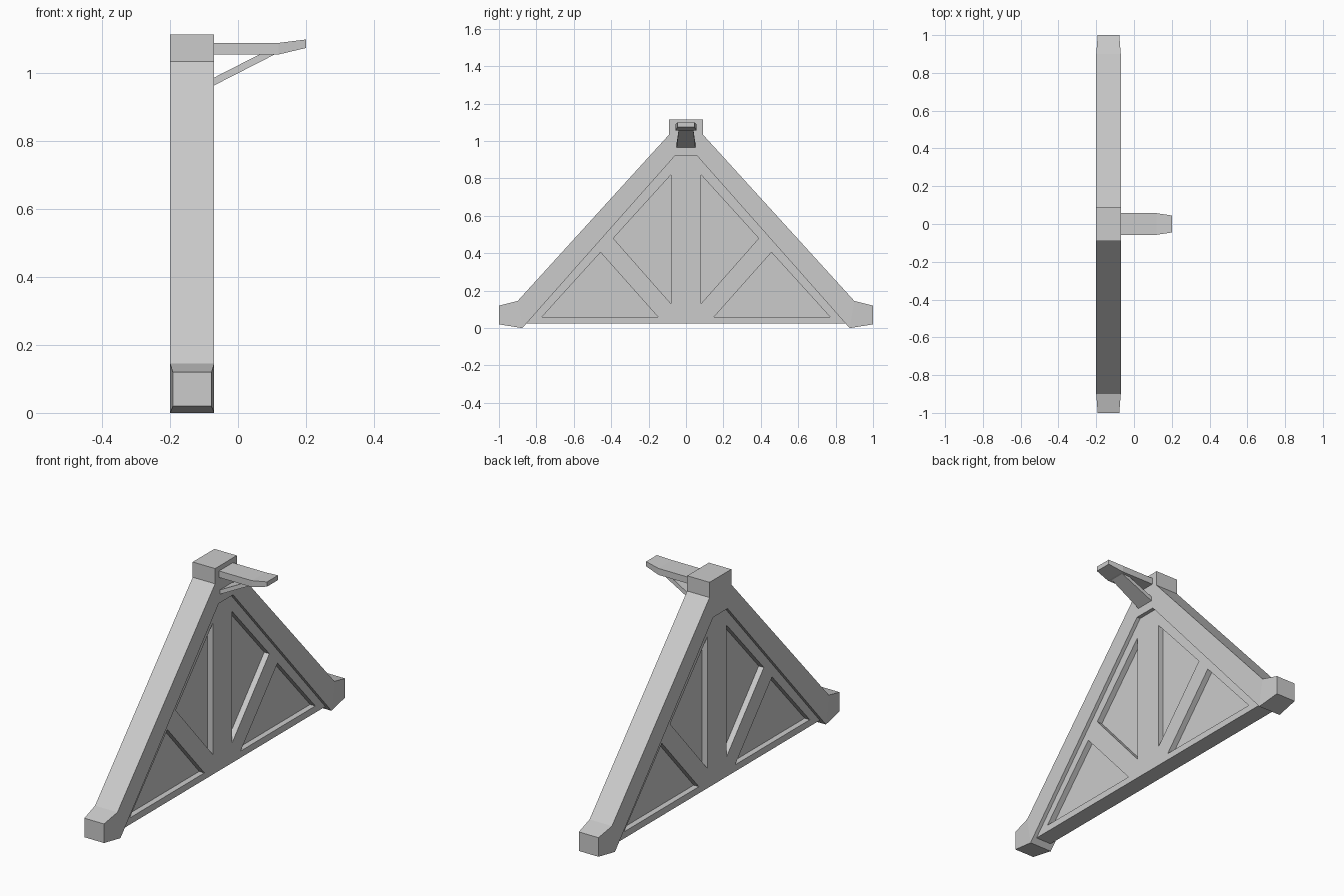
import bpy, bmesh

if "Cube" in bpy.data.objects:
    bpy.data.objects.remove(bpy.data.objects["Cube"])

grey = bpy.data.materials.new("plain grey")
grey.diffuse_color = (0.6, 0.6, 0.6, 1)
grey.use_nodes = True
grey.node_tree.nodes["Principled BSDF"].inputs["Base Color"].default_value = grey.diffuse_color
MID = -0.135          # x of the truss centre plane
HALF = 0.065          # half thickness of the rafters


def loft(name, rings):
    """Skin matching rings of points and cap both ends."""
    bm = bmesh.new()
    rows = [[bm.verts.new(p) for p in ring] for ring in rings]
    n = len(rows[0])
    for a, b in zip(rows, rows[1:]):
        for i in range(n):
            j = (i + 1) % n
            bm.faces.new((a[i], a[j], b[j], b[i]))
    bm.faces.new(rows[0][::-1])
    bm.faces.new(rows[-1])
    bmesh.ops.recalc_face_normals(bm, faces=bm.faces)
    mesh = bpy.data.meshes.new(name)
    bm.to_mesh(mesh)
    bm.free()
    mesh.materials.append(grey)
    ob = bpy.data.objects.new(name, mesh)
    bpy.context.collection.objects.link(ob)
    return ob


def slab(name, outline, half):
    """Extrude a (y, z) outline along x about the centre plane."""
    return loft(name, [[(MID + s * half, y, z) for y, z in outline] for s in (-1, 1)])


def both(outline):
    """Close a right-hand half outline with its mirror image."""
    return outline + [(-y, z) for y, z in reversed(outline)]


# Rafters with the peak block
slab("rafters", both([(0.09, 1.115), (0.09, 1.035), (0.9, 0.145),
                      (0.875, 0.0), (0.06, 0.92)]), HALF)

# Recessed frame and infill panel
FRAME = 0.045
slab("sill", both([(0.77, 0.06), (0.857, 0.025)]), FRAME)
slab("centre_post", both([(0.06, 0.92), (0.08, 0.82), (0.08, 0.06)]), FRAME)
slab("infill_panel", both([(0.06, 0.88), (0.82, 0.04)]), 0.015)

for s, side in ((-1, "front"), (1, "back")):
    def flip(pts):
        return [(s * y, z) for y, z in pts]
    slab(side + "_rafter_trim", flip([(0.77, 0.06), (0.857, 0.025),
                                      (0.06, 0.92), (0.08, 0.82)]), FRAME)
    slab(side + "_brace", flip([(0.08, 0.06), (0.15, 0.06), (0.457, 0.405),
                                (0.389, 0.48), (0.08, 0.13)]), FRAME)
    # Tapered eave end
    loft(side + "_eave_end", [
        [(MID + k * HALF, s * y, z) for k, y, z in
         ((-1, 0.875, 0.0), (1, 0.875, 0.0), (1, 0.9, 0.145), (-1, 0.9, 0.145))],
        [(MID + k * 0.057, s * 1.0, z) for k, z in
         ((-1, 0.02), (1, 0.02), (1, 0.12), (-1, 0.12))]])


def section(low, high, hw):
    """Rectangular section across y between two (x, z) points."""
    return [(low[0], -hw, low[1]), (low[0], hw, low[1]),
            (high[0], hw, high[1]), (high[0], -hw, high[1])]


# Peak bracket with upturned tip, and its strut
loft("bracket_arm", [section((-0.08, 1.056), (-0.08, 1.09), 0.057),
                     section((0.12, 1.056), (0.12, 1.09), 0.057),
                     section((0.2, 1.075), (0.2, 1.1), 0.045)])
loft("bracket_strut", [section((-0.07, 0.965), (-0.07, 0.988), 0.05),
                       section((0.11, 1.057), (0.065, 1.057), 0.04)])
